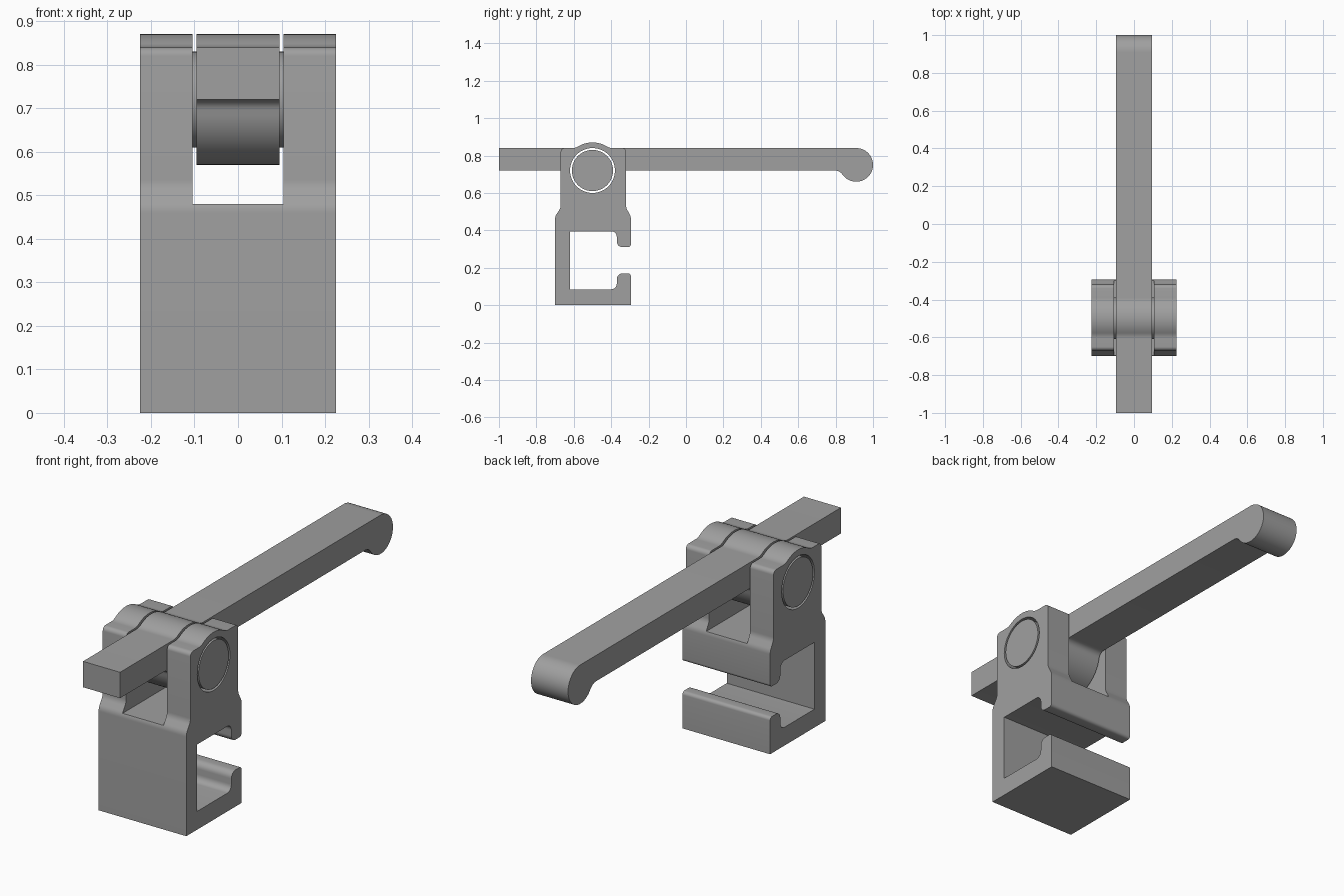
import bpy, bmesh
from math import sin, cos, tan, atan2, hypot, radians, degrees, pi
from mathutils import Vector

if "Cube" in bpy.data.objects:
    bpy.data.objects.remove(bpy.data.objects["Cube"])

PIVOT = (-0.5, 0.72)
HUB_R = 0.15

grey = bpy.data.materials.new("satin grey")
grey.diffuse_color = (0.35, 0.35, 0.35, 1)
grey.use_nodes = True
grey.node_tree.nodes["Principled BSDF"].inputs["Base Color"].default_value = grey.diffuse_color


def arc(cy, cz, r, a0, a1, n=10):
    """Arc points from angle a0 to a1 in degrees."""
    return [(cy + r * cos(radians(a0 + (a1 - a0) * i / n)),
             cz + r * sin(radians(a0 + (a1 - a0) * i / n))) for i in range(n + 1)]


def rounded(points, n=6):
    """Outline whose (y, z, radius) corners are filleted."""
    out = []
    for i, p in enumerate(points):
        if len(p) == 2:
            out.append(p)
            continue
        c = Vector(p[:2])
        u = (Vector(points[i - 1][:2]) - c).normalized()
        v = (Vector(points[(i + 1) % len(points)][:2]) - c).normalized()
        half = u.angle(v) / 2
        d = p[2] / tan(half)
        mid = c + (u + v).normalized() * (p[2] / sin(half))
        s, e = c + u * d - mid, c + v * d - mid
        a0 = atan2(s.y, s.x)
        da = (atan2(e.y, e.x) - a0 + pi) % (2 * pi) - pi
        out += arc(mid.x, mid.y, p[2], degrees(a0), degrees(a0 + da), n)
    return out


def extrude(name, outline, half_width):
    """Extrude a (y, z) outline along x, symmetric about x = 0."""
    bm = bmesh.new()
    face = bm.faces.new([bm.verts.new((-half_width, y, z)) for y, z in outline])
    new = bmesh.ops.extrude_face_region(bm, geom=[face])["geom"]
    bmesh.ops.translate(bm, vec=(2 * half_width, 0, 0),
                        verts=[g for g in new if isinstance(g, bmesh.types.BMVert)])
    bmesh.ops.recalc_face_normals(bm, faces=bm.faces)
    mesh = bpy.data.meshes.new(name)
    bm.to_mesh(mesh)
    bm.free()
    mesh.materials.append(grey)
    ob = bpy.data.objects.new(name, mesh)
    bpy.context.collection.objects.link(ob)
    return ob


def activate(ob):
    bpy.ops.object.select_all(action='DESELECT')
    ob.select_set(True)
    bpy.context.view_layer.objects.active = ob


def cut(ob, cutter):
    activate(ob)
    mod = ob.modifiers.new("cut", 'BOOLEAN')
    mod.operation, mod.solver, mod.object = 'DIFFERENCE', 'EXACT', cutter
    bpy.ops.object.modifier_apply(modifier=mod.name)


# Raised hump over the pivot, shared by the clamp and the lever
py, pz = PIVOT
f = 0.06
dz = 0.12 + f
dy = ((HUB_R + f) ** 2 - dz ** 2) ** 0.5
a = degrees(atan2(dz, dy))
hump = (arc(py + dy, pz + dz, f, 270, 180 + a, 6)
        + arc(py, pz, HUB_R, a, 180 - a, 16)[1:-1]
        + arc(py - dy, pz + dz, f, 360 - a, 270, 6))

# Clamp body: C-shaped jaw below, fork cheeks above
body = extrude("clamp_body", rounded([
    (-0.70, 0), (-0.295, 0), (-0.295, 0.17, 0.015), (-0.37, 0.17, 0.03),
    (-0.37, 0.085, 0.03), (-0.62, 0.085), (-0.62, 0.395), (-0.37, 0.395, 0.03),
    (-0.37, 0.31, 0.03), (-0.295, 0.31, 0.015), (-0.295, 0.475, 0.05),
    (-0.32, 0.52, 0.05), (-0.32, 0.84, 0.02), *hump, (-0.67, 0.84, 0.02),
    (-0.67, 0.52, 0.05), (-0.70, 0.475, 0.05)]), 0.225)

# Lever: straight bar, hub around the pin, rounded finger end
r = 0.03
hy = ((HUB_R + r) ** 2 - r ** 2) ** 0.5
h = degrees(atan2(r, hy))
t = degrees(atan2(0.08, 0.115))
lever = extrude("lever", [(-1, 0.72)]
                + arc(py - hy, pz - r, r, 90, h, 6)
                + arc(py, pz, HUB_R, 180 + h, 360 - h, 32)[1:-1]
                + arc(py + hy, pz - r, r, 180 - h, 90, 6)
                + arc(0.795, 0.67, 0.05, 90, t, 8)
                + arc(0.91, 0.75, 0.09, 180 + t, 450, 32)[1:]
                + hump + [(-1, 0.84)], 0.095)

# Hinge pin, with a thin clearance around it
pin = extrude("hinge_pin", arc(py, pz, 0.11, 0, 360, 64)[:-1], 0.225)

# Fork slot and pin hole
slot = extrude("slot_cutter", [(-0.9, 0.48), (-0.1, 0.48), (-0.1, 1), (-0.9, 1)], 0.105)
hole = extrude("hole_cutter", arc(py, pz, 0.12, 0, 360, 64)[:-1], 0.4)
cut(body, slot)
cut(body, hole)
cut(lever, hole)
for helper in (slot, hole):
    bpy.data.objects.remove(helper)

for ob in (body, lever, pin):
    activate(ob)
    bpy.ops.object.shade_smooth_by_angle(angle=radians(30))
